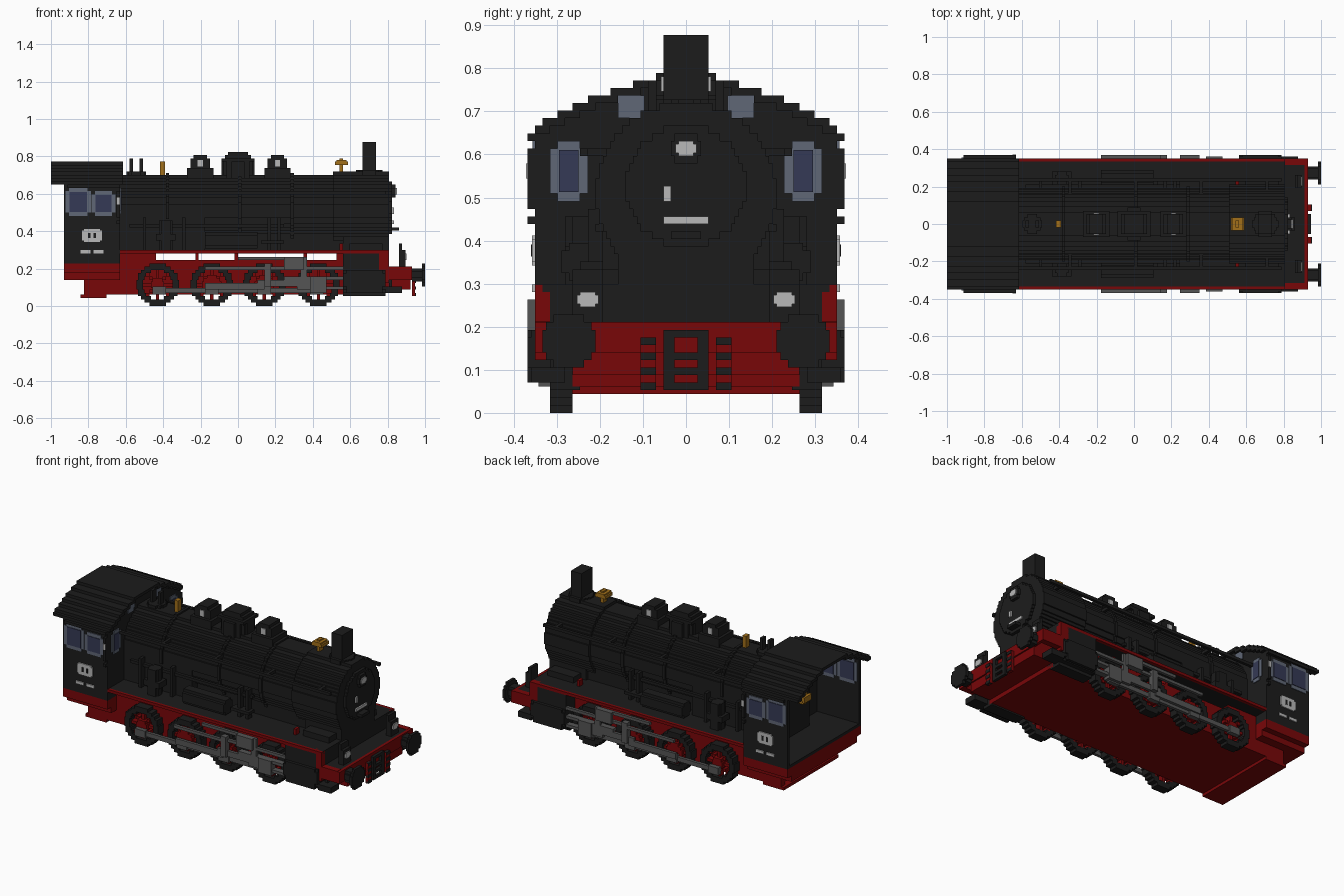
import bpy
import bmesh
from math import sqrt

default_cube = bpy.data.objects.get("Cube")
if default_cube:
    bpy.data.objects.remove(default_cube, do_unlink=True)

UNIT = 2 / 114  # edge of one building block


def material(name, red, green, blue):
    mat = bpy.data.materials.new(name)
    mat.use_nodes = True
    colour = (red, green, blue, 1)
    mat.diffuse_color = colour
    mat.node_tree.nodes["Principled BSDF"].inputs["Base Color"].default_value = colour
    return mat


black = material("soot black", .0115, .0115, .0115)
crimson = material("chassis red", .19, .002, .0025)
steel = material("rod steel", .09, .09, .09)
frame_grey = material("window frame grey", .115, .135, .18)
glass = material("window blue", .036, .042, .092)
white = material("plate white", .48, .48, .48)
brass = material("brass", .36, .16, .01)


def build(name, mat, boxes, mirror=False):
    """Join boxes (x0, x1, y0, y1, z0, z1) in block units into one object."""
    boxes = list(boxes)
    if mirror:
        boxes += [(a, b, -d, -c, e, f) for a, b, c, d, e, f in boxes]
    bm = bmesh.new()
    for x0, x1, y0, y1, z0, z1 in boxes:
        for vert in bmesh.ops.create_cube(bm, size=1)["verts"]:
            vert.co.x = UNIT * (x1 if vert.co.x > 0 else x0)
            vert.co.y = UNIT * (y1 if vert.co.y > 0 else y0)
            vert.co.z = UNIT * (z1 if vert.co.z > 0 else z0)
    mesh = bpy.data.meshes.new(name)
    bm.to_mesh(mesh)
    bm.free()
    mesh.materials.append(mat)
    bpy.context.collection.objects.link(bpy.data.objects.new(name, mesh))


def span(axis, start, end, u0, u1, v0, v1):
    """Order a box whose length runs along the named axis."""
    if axis == "x":
        return (start, end, u0, u1, v0, v1)
    if axis == "y":
        return (u0, u1, start, end, v0, v1)
    return (u0, u1, v0, v1, start, end)


def stepped(axis, u, v, radius, start, end, inner=0):
    """Rows of boxes forming a blocky disc, or a ring if inner is given."""
    rows = []
    for i in range(round(2 * radius)):
        off = i + .5 - radius
        wide = round(2 * sqrt(radius * radius - off * off)) / 2
        low, high = v + off - .5, v + off + .5
        if abs(off) < inner:
            hole = round(2 * sqrt(inner * inner - off * off)) / 2
            rows.append(span(axis, start, end, u - wide, u - hole, low, high))
            rows.append(span(axis, start, end, u + hole, u + wide, low, high))
        else:
            rows.append(span(axis, start, end, u - wide, u + wide, low, high))
    return rows


# Chassis, running boards and front platform
build("main_frame", crimson, [(-41, 45, -15, 15, 3.5, 14)])
build("firebox_support", crimson, [(-36, -25, -15, 15, 14, 16), (30, 45, -15, 15, 14, 16)])
build("board_brackets", crimson, [(x, x + 1, 13, 15, 14, 16) for x in (-13, -1, 20)], mirror=True)
build("rear_frame", crimson, [(-53, -36, -20, 20, 10, 13), (-53, -36, -18, 18, 8, 10)])
build("ash_pan", crimson, [(-48, -40, -15, 15, 2.5, 3.5), (-47, -41, -15, 15, 4.5, 8)])
build("ash_pan_hangers", crimson, [(-47, -41, 13, 15, 3.5, 4.5)], mirror=True)
build("running_board", black, [(-36, 46, -19, 19, 16, 17)])
build("running_board_edge", crimson, [(-36, 46, 19, 20, 16, 17)], mirror=True)
build("board_end", crimson, [(43, 46, 18, 20, 7, 17)], mirror=True)
build("board_riser", black, [(45, 46, -18, 18, 11, 17)])
build("front_platform", black, [(46, 52, -19, 19, 11, 12)])
build("platform_edge", crimson, [(46, 52, 18, 20, 8, 12.1)], mirror=True)
build("buffer_beam", crimson, [(52, 53, -20, 20, 8, 12), (45, 52.5, -15, 15, 5, 11)])
build("front_step", black, [(45, 50, 16, 20.5, 4, 6), (46, 47, 17, 18, 6, 11)], mirror=True)

# Buffers, coupling and brake hoses
build("buffer_shaft", black, stepped("x", 15.5, 9.5, 2, 53, 56), mirror=True)
build("buffer_head", black, stepped("x", 15.5, 9.5, 3.5, 56, 57), mirror=True)
build("coupling_side", black, [(53, 54, 1.5, 3, 3, 11)], mirror=True)
build("coupling_links", black, [(53, 54, -2, 2, z, z + 1) for z in (3, 5, 7, 10)])
build("brake_hose", crimson, [(53, 54, 4, 6, 3, 10)], mirror=True)
build("hose_bands", black, [(53, 54.2, 4, 6, z, z + 1) for z in (3, 5, 7, 9)], mirror=True)
build("lamp_post", black, [(49, 51, 11, 15, 12, 17), (49, 50, 11, 15, 17, 19)], mirror=True)
build("head_lamp", white, [(51, 51.4, 12, 14, 14, 16), (51, 51.4, 11.6, 14.4, 14.4, 15.6)], mirror=True)

# Wheels
for number, x in enumerate((-24.5, -8, 8, 24.5)):
    build(f"tyre_{number}", black, stepped("y", x, 6.5, 6.5, 15, 18, inner=4.5), mirror=True)
    spokes = [(x - .5, x + .5, 15, 17, 2, 11), (x - 4.5, x + 4.5, 15, 17, 6, 7)]
    for step in (-3, -2, 2, 3):
        for rise in (step, -step):
            spokes.append((x + step - .5, x + step + .5, 15, 17, 6 + rise, 7 + rise))
    hub = 2 if abs(x) > 20 else 3
    build(f"spokes_{number}", crimson, spokes + stepped("y", x, 6.5, hub, 15, 18), mirror=True)

# Cylinders and running gear
build("cylinder", black, stepped("x", 16, 8, 5, 32, 45), mirror=True)
build("valve_chest", black, [(32, 44, 12, 20, 9, 16), (33, 44, 20, 21, 4, 11)], mirror=True)
build("coupling_rod", steel, [(-24, 26, 18, 19, 4, 5.5)], mirror=True)
build("rod_bearings", steel, [(x - 2, x + 2, 18, 19.5, 3.5, 6) for x in (-24, -8, 8, 24)], mirror=True)
build("connecting_rod", steel, [(-10, 8, 19, 20, 5, 7), (6, 26, 19, 20, 6, 8)], mirror=True)
build("slide_bars", steel, [(14, 32, 18, 20, 8, 9), (18, 32, 18, 20, 5, 6)], mirror=True)
build("crosshead", steel, [(22, 27, 18, 20.5, 4, 9)], mirror=True)
build("valve_link", steel, [(8, 10, 19, 21, 6, 13), (-10, 10, 20, 21, 11, 12)], mirror=True)
build("valve_rod", steel, [(0, 21, 19, 20, 14, 15), (10, 32, 19, 20, 11, 12)], mirror=True)
build("valve_hanger", steel, [(19, 21, 19, 20, 8, 15), (14, 20, 20, 21, 11, 15)], mirror=True)

# Boiler, smokebox and door
build("boiler", black, stepped("x", 0, 29, 11, -36, 30))
build("boiler_bands", black, [row for x in (-22, 0, 16)
                              for row in stepped("x", 0, 29, 11.5, x, x + 1)])
build("firebox", black, [(-36, -10, -11, 11, 17, 29)])
build("boiler_cradle", black, [(-10, 32, -8, 8, 17, 21)])
build("smokebox", black, stepped("x", 0, 29, 12, 29, 46))
build("smokebox_saddle", black, [(32, 46, -9, 9, 17, 22), (34, 44, -13, 13, 17, 19)])
build("smokebox_door", black, stepped("x", 0, 30, 8, 46, 47))
build("door_lamp", black, stepped("x", 0, 35, 2, 47, 48))
build("door_lamp_glass", white, [(48, 48.4, -1, 1, 34, 36), (48, 48.4, -1.4, 1.4, 34.4, 35.6)])
build("door_plate", white, [(47, 47.5, -3, 3, 25, 26)])
build("door_handle", white, [(47, 47.5, -3, -2, 28, 30)])
build("door_step", black, [(47, 49, -2, 2, 23, 24)])
build("handrail", black, [(-36, 45, 13, 14, 34, 35)], mirror=True)
build("handrail_posts", black, [(x, x + 1, 9, 13, 34, 35) for x in (-20, 0, 20, 40)], mirror=True)

# Chimney, domes, whistle and bell
build("chimney", black, [(38, 42, -3, 3, 40, 50)] + stepped("z", 40, 0, 4, 40, 41.5))
build("steam_dome", black, stepped("z", 0, 0, 5, 39, 44) + [
    (-5, 5, -4, 4, 44, 45), (-4, 4, -3, 3, 45, 46), (-3, 3, -3, 3, 46, 47)])
for label, x in (("rear", -11.5), ("front", 12)):
    build(label + "_sand_dome", black, [(x - 4, x + 4, -4, 4, 39, 42),
          (x - 3, x + 3, -3, 3, 42, 45), (x - 2, x + 2, -3, 3, 45, 46)])
    build(label + "_dome_marker", white, [(x - .8, x + .8, 3, 3.3, 42.5, 44.5)], mirror=True)
build("whistle", brass, [(-23.7, -22.3, -1, 1, 40, 44)])
build("bell", brass, [(31, 32, -1, 1, 41, 45), (30, 33, -2, 2, 43, 44.5), (29.5, 33.5, -2, 2, 43, 44)])
build("safety_valves", black, [(x, x + 1, -1, 1, 39, 45) for x in (-33, -30)])
build("valve_base", black, stepped("z", -31, 0, 3, 39, 41))

# Pumps, pipes and tanks beside the boiler
build("pump", black, stepped("z", -22, 14, 2, 17, 26) + [(-25, -19, 12, 16, 20, 22)], mirror=True)
build("feed_pipes", black, [(x, x + 1, 11, 13, 17, 27) for x in (-29, -17, 9, 12)], mirror=True)
build("pipe_run", black, [(-33, 14, 11, 12, 24, 25), (7, 14, 11, 14, 19, 20)], mirror=True)
build("air_tank", black, stepped("x", 14, 20, 2.5, -10, 6), mirror=True)
build("board_ladder", crimson, [(31, 32, 12, 14, 17, 19)], mirror=True)

# Cab shell, open at the rear
build("cab_side", black, [(-53, -36, 19, 20, 13, 38)], mirror=True)
build("cab_gutter", black, [(-52, -36, 20, 21, 36, 37)], mirror=True)
build("cab_grab_rail", black, [(-37, -36, 20, 21, 27, 35), (-37, -36, 20, 21, 25, 26)], mirror=True)
build("cab_floor", black, [(-53, -36, -19, 19, 13, 14)])
roof_widths = (20, 19, 17, 15, 13, 10, 7)
gable = [(-37, -36, -20, 20, 13, 37)]
roof = []
for i, width in enumerate(roof_widths):
    z = 37 + i
    inner = roof_widths[i + 1] - 1 if i < len(roof_widths) - 1 else 0
    roof.append((-57, -35, inner, width, z, z + 1))
    gable.append((-37, -36, 1 - width, width - 1, z, z + 1))
build("cab_roof", black, roof, mirror=True)
build("cab_front_wall", black, gable)
build("backhead", black, [(-41, -37, -9, 9, 14, 34)])
build("cab_valve", brass, [(-43, -41, -5, -3, 24, 28), (-44, -43, -6, -2, 25, 27)])


# Windows with clipped corners, set through the wall
def window(name, axis, inside, outside, u0, u1, v0, v1):
    build(name + "_frame", frame_grey, [
        span(axis, inside - .3, outside + .3, u0 + 1, u1 - 1, v0, v1),
        span(axis, inside - .3, outside + .3, u0, u1, v0 + 1, v1 - 1)], mirror=True)
    build(name + "_glass", glass, [
        span(axis, inside - .5, outside + .5, u0 + 1.2, u1 - 1.2, v0 + 1.2, v1 - 1.2)], mirror=True)


window("rear_side_window", "y", 19, 20, -52.5, -44.8, 27.5, 36)
window("front_side_window", "y", 19, 20, -44.6, -37.4, 27.5, 35)
window("cab_front_window", "x", -37, -36, 13, 18, 28, 36)
build("cab_upper_window", frame_grey, [(-37.3, -35.7, 6, 9, 39, 42), (-37.3, -35.7, 5.5, 8, 40, 42)], mirror=True)

# Cab plates
build("cab_plate", white, [(-47, -42, 20, 20.4, 19.5, 23.5), (-47.5, -41.5, 20, 20.4, 20, 23)], mirror=True)
build("plate_marks", black, [(x, x + .7, 20, 20.5, 20.7, 22.3) for x in (-45.7, -44)], mirror=True)
build("small_plates", white, [(x, x + 3, 20, 20.4, 16, 17) for x in (-48, -44)], mirror=True)
build("cab_lamp", white, [(-37, -36, 21, 21.2, 31, 33)], mirror=True)
